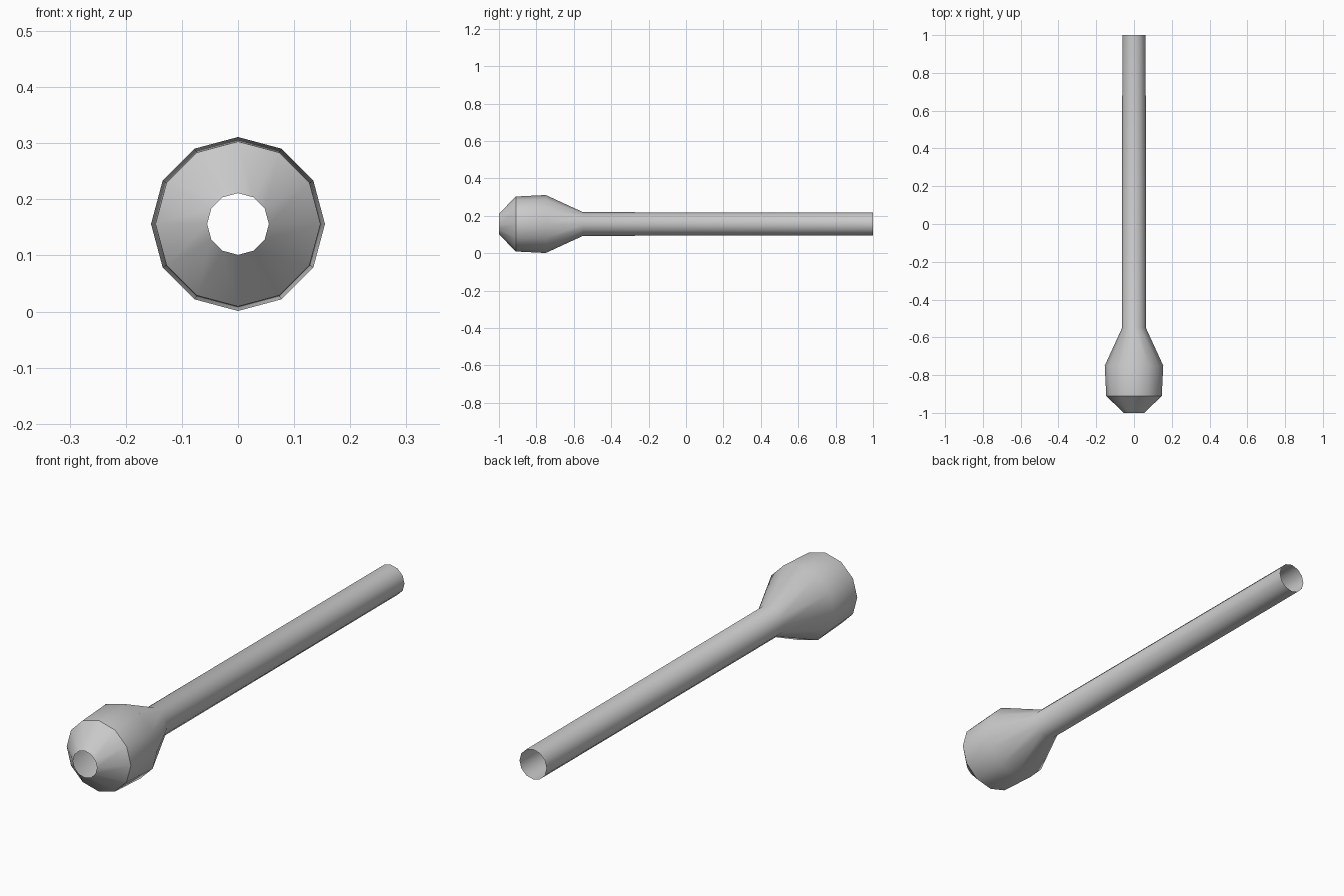
import bpy, bmesh, math

if "Cube" in bpy.data.objects:
    bpy.data.objects.remove(bpy.data.objects["Cube"])

SIDES = 12
AXIS_Z = 0.156


def lathe_y(name, profile):
    """Open surface of revolution around the y axis from (y, radius) points."""
    bm = bmesh.new()
    rings = []
    for y, r in profile:
        rings.append([bm.verts.new((r * math.cos(a), y, AXIS_Z + r * math.sin(a)))
                      for a in (2 * math.pi * i / SIDES for i in range(SIDES))])
    for a, b in zip(rings, rings[1:]):
        for i in range(SIDES):
            j = (i + 1) % SIDES
            bm.faces.new((a[i], b[i], b[j], a[j]))
    # Make all normals point away from the axis
    bm.normal_update()
    for f in bm.faces:
        c = f.calc_center_median()
        if f.normal.x * c.x + f.normal.z * (c.z - AXIS_Z) < 0:
            f.normal_flip()
    mesh = bpy.data.meshes.new(name)
    bm.to_mesh(mesh)
    bm.free()
    obj = bpy.data.objects.new(name, mesh)
    bpy.context.collection.objects.link(obj)
    bpy.ops.object.select_all(action='DESELECT')
    obj.select_set(True)
    bpy.context.view_layer.objects.active = obj
    bpy.ops.object.shade_smooth_by_angle(angle=math.radians(40))
    return obj


# Bulbous head with open nose, flowing into the hollow tail tube
lathe_y("head_and_tail_tube", [
    (-1.0, 0.055),
    (-0.91, 0.147),
    (-0.75, 0.155),
    (-0.55, 0.063),
    (1.0, 0.062),
])
